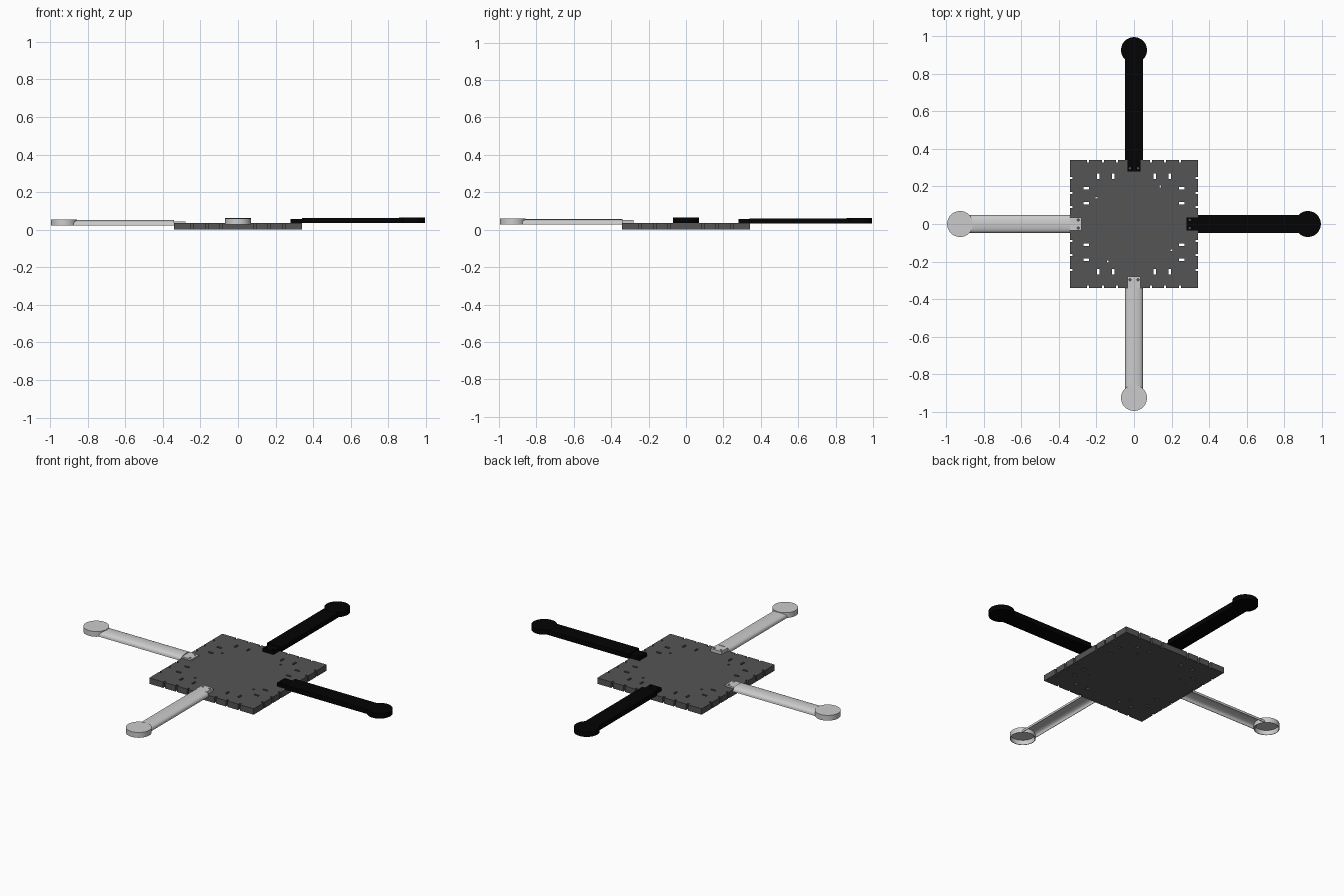
import bpy, bmesh, math
from mathutils import Matrix

if "Cube" in bpy.data.objects:
    bpy.data.objects.remove(bpy.data.objects["Cube"])


def material(name, v):
    m = bpy.data.materials.new(name)
    m.diffuse_color = (v, v, v, 1)
    m.use_nodes = True
    m.node_tree.nodes["Principled BSDF"].inputs["Base Color"].default_value = m.diffuse_color
    return m


DARK, BLACK = material("dark_grey", 0.09), material("black", 0.001)


def make(name, bm, mat=None, rot=0.0, smooth=False):
    bmesh.ops.recalc_face_normals(bm, faces=bm.faces)
    me = bpy.data.meshes.new(name)
    bm.to_mesh(me)
    bm.free()
    me.transform(Matrix.Rotation(rot, 4, 'Z'))
    ob = bpy.data.objects.new(name, me)
    bpy.context.collection.objects.link(ob)
    if mat:
        me.materials.append(mat)
    if smooth:
        bpy.ops.object.select_all(action='DESELECT')
        ob.select_set(True)
        bpy.context.view_layer.objects.active = ob
        bpy.ops.object.shade_smooth_by_angle(angle=math.radians(35))
    return ob


def add_box(bm, centre, size, rot=0.0):
    m = Matrix.Rotation(rot, 4, 'Z') @ Matrix.Translation(centre) @ Matrix.Diagonal((*size, 1))
    bmesh.ops.create_cube(bm, size=1, matrix=m)


def add_pin(bm, x, y, z, r, h):
    bmesh.ops.create_cone(bm, cap_ends=True, segments=16, radius1=r, radius2=r, depth=h,
                          matrix=Matrix.Translation((x, y, z)))


def cut(ob, cutter):
    mod = ob.modifiers.new("cuts", 'BOOLEAN')
    mod.operation, mod.solver, mod.object = 'DIFFERENCE', 'EXACT', cutter
    bpy.ops.object.select_all(action='DESELECT')
    bpy.context.view_layer.objects.active = ob
    ob.select_set(True)
    bpy.ops.object.modifier_apply(modifier=mod.name)
    bpy.data.objects.remove(cutter)


# Base plate with edge notches, slots and small holes
H = 0.035
bm = bmesh.new()
add_box(bm, (0, 0, H / 2), (0.682, 0.682, H))
plate = make("base_plate", bm, DARK)
bm = bmesh.new()
for k in range(4):
    a = k * math.pi / 2
    for s in (-1, 1):
        for x in (0.09, 0.165, 0.245):
            add_box(bm, (s * x, 0.342, H / 2), (0.011, 0.03, 0.1), a)
        for x in (0.11, 0.19):
            add_box(bm, (s * x, 0.255, H / 2), (0.012, 0.03, 0.1), a)
    add_box(bm, (0.14, 0.2, H / 2), (0.01, 0.01, 0.1), a)
cut(plate, make("plate_cutter", bm))

X0, X1, CX = 0.34, 0.885, 0.926


def channel(z):
    # hollow arched arm, open underneath
    n, t = 16, 0.003
    outer, inner = [], []
    for i in range(n + 1):
        a = math.pi * i / n
        c, s = math.cos(a), math.sin(a) ** 0.6 if 0 < i < n else 0
        outer.append((0.047 * c, z + 0.028 * s))
        inner.append(((0.047 - t) * c, z + (0.028 - t) * s))
    bm = bmesh.new()
    ends = [[bm.verts.new((x, y, h)) for y, h in outer + inner[::-1]] for x in (X0, X1)]
    m = len(ends[0])
    for i in range(m):
        j = (i + 1) % m
        bm.faces.new((ends[0][i], ends[0][j], ends[1][j], ends[1][i]))
    for e in ends:
        for i in range(n):
            bm.faces.new((e[i], e[i + 1], e[m - 2 - i], e[m - 1 - i]))
    # closing wall where the arm meets the plate
    bm.faces.new([bm.verts.new((X0 + 0.002, y, h)) for y, h in outer])
    return bm


def bar(z):
    # solid flat arm
    bm = bmesh.new()
    add_box(bm, ((X0 + X1) / 2, 0, z + 0.014), (X1 - X0, 0.094, 0.028))
    return bm


def cup(z):
    # round motor cup, open underneath
    prof = [(0, 0.031), (0.069, 0.031), (0.069, 0), (0.066, 0), (0.066, 0.028), (0, 0.028)]
    bm = bmesh.new()
    vs = [bm.verts.new((CX + r, 0, z + h)) for r, h in prof]
    es = [bm.edges.new(p) for p in zip(vs, vs[1:])]
    bmesh.ops.spin(bm, geom=vs + es, cent=(CX, 0, 0), axis=(0, 0, 1),
                   angle=2 * math.pi, steps=40)
    bmesh.ops.remove_doubles(bm, verts=bm.verts, dist=1e-5)
    return bm


def disc(z):
    # solid round motor pad
    bm = bmesh.new()
    bmesh.ops.create_cone(bm, cap_ends=True, segments=40, radius1=0.069, radius2=0.069,
                          depth=0.029, matrix=Matrix.Translation((CX, 0, z + 0.0145)))
    return bm


# Four arms: side, base height, tab top, colour, arm and pad builders
ARMS = [("right", 0.035, 0.056, BLACK, bar, disc), ("back", 0.033, 0.056, BLACK, bar, disc),
        ("left", 0.023, 0.044, None, channel, cup), ("front", 0.028, 0.053, None, channel, cup)]
for k, (side, z, top, mat, arm, pad) in enumerate(ARMS):
    rot = k * math.pi / 2
    make(side + "_arm", arm(z), mat, rot, True)
    make(side + "_motor_pad", pad(z), mat, rot, True)
    bm = bmesh.new()
    add_box(bm, (0.311, 0, (H + top) / 2), (0.062, 0.07, top - H))
    tab = make(side + "_mounting_tab", bm, mat, rot)
    # screw holes in the tab
    bm = bmesh.new()
    for y in (-0.022, 0.022):
        add_pin(bm, 0.297, y, 0.05, 0.006, 0.06)
    cut(tab, make("screw_cutter", bm, None, rot))
